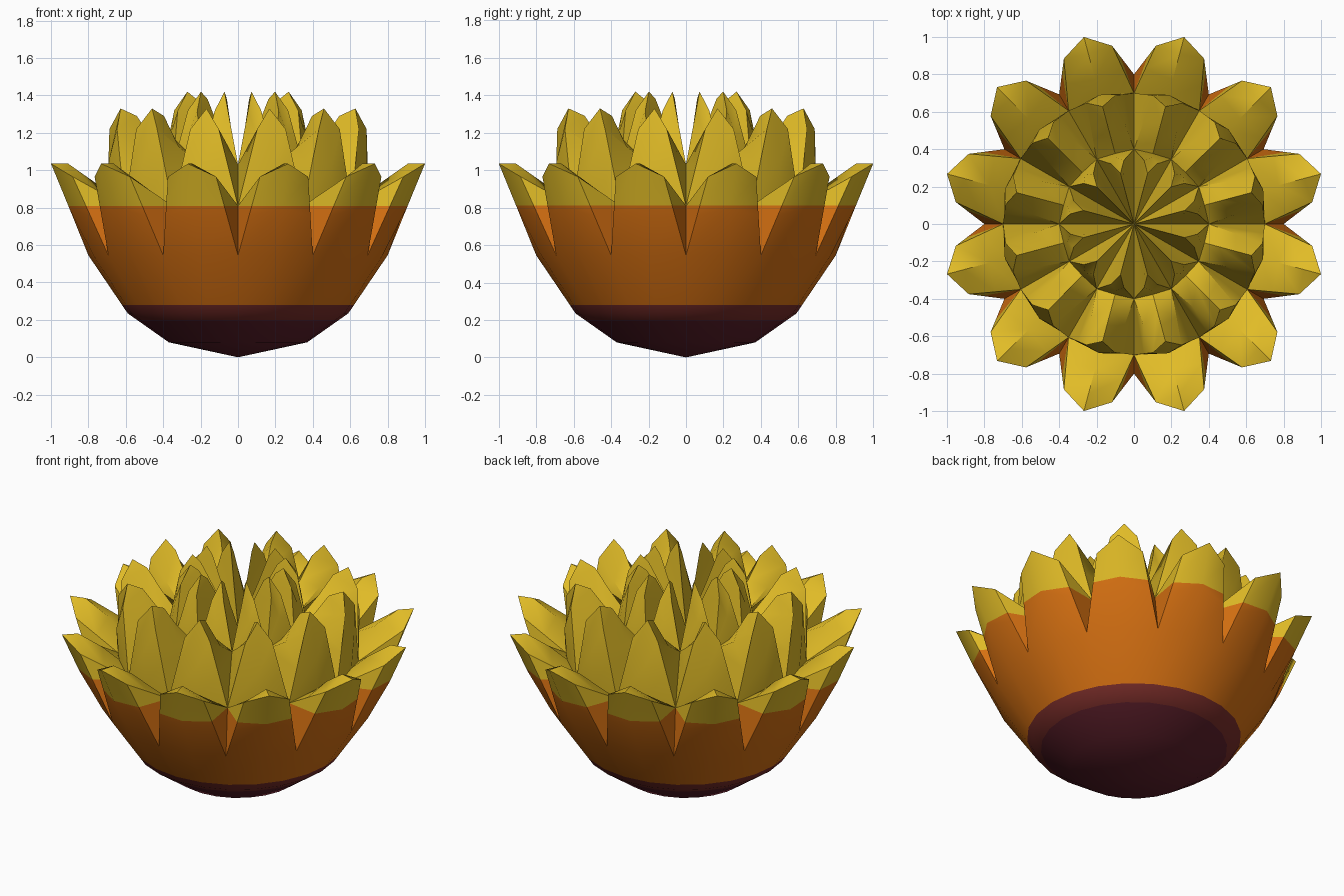
import bpy, bmesh, math
from mathutils import Vector

if "Cube" in bpy.data.objects:
    bpy.data.objects.remove(bpy.data.objects["Cube"])

N = 12                      # petals per ring
STEP = 360 / N


def material(name, rgb):
    m = bpy.data.materials.new(name)
    m.diffuse_color = (*rgb, 1)
    m.use_nodes = True
    m.node_tree.nodes["Principled BSDF"].inputs["Base Color"].default_value = m.diffuse_color
    return m


MATS = [material("dark maroon", (0.11, 0.014, 0.024)),
        material("red brown", (0.19, 0.026, 0.022)),
        material("orange", (0.68, 0.165, 0.006)),
        material("yellow", (0.75, 0.50, 0.02))]
BANDS = [0.20, 0.28, 0.81]  # heights where the colour changes


def polar(rz, deg):
    a = math.radians(deg)
    return Vector((rz[0] * math.cos(a), rz[0] * math.sin(a), rz[1]))


class Builder:
    """Collects faces, sharing vertices that coincide."""
    def __init__(self):
        self.bm = bmesh.new()
        self.verts = {}

    def face(self, *pts):
        vs = []
        for p in pts:
            key = tuple(round(c, 4) + 0.0 for c in p)
            if key not in self.verts:
                self.verts[key] = self.bm.verts.new(p)
            if self.verts[key] not in vs:
                vs.append(self.verts[key])
        if len(vs) > 2 and not self.bm.faces.get(vs):
            self.bm.faces.new(vs)

    def strip(self, rows):
        for low, high in zip(rows, rows[1:]):
            for i in range(len(low) - 1):
                self.face(low[i], low[i + 1], high[i + 1], high[i])

    def finish(self, name):
        bm = self.bm
        # cut at the colour heights, then colour faces by height
        for z in BANDS:
            bmesh.ops.bisect_plane(bm, geom=bm.verts[:] + bm.edges[:] + bm.faces[:], dist=1e-5,
                                   plane_co=(0, 0, z), plane_no=(0, 0, 1))
        for f in bm.faces:
            z = f.calc_center_median().z
            f.material_index = sum(z > b for b in BANDS)
        me = bpy.data.meshes.new(name)
        bm.to_mesh(me)
        bm.free()
        for m in MATS:
            me.materials.append(m)
        ob = bpy.data.objects.new(name, me)
        bpy.context.collection.objects.link(ob)
        bpy.ops.object.select_all(action='DESELECT')
        ob.select_set(True)
        bpy.context.view_layer.objects.active = ob
        bpy.ops.object.shade_smooth_by_angle(angle=math.radians(42))


def petal_ring(b, valley, base, belly, shoulder, spread, tip, ridge, inner, next_valley, next_base):
    """Thick petals with a V groove between them; every point is (radius, height)."""
    for k in range(N):
        a0, a1 = k * STEP, (k + 1) * STEP
        mid = (a0 + a1) / 2
        VL, VR = polar(valley, a0), polar(valley, a1)
        SL, SR = polar(shoulder, mid - spread), polar(shoulder, mid + spread)
        WL, WR = polar(next_valley, a0), polar(next_valley, a1)
        ML, MR = VL.lerp(SL, 0.5), VR.lerp(SR, 0.5)
        JL, JR = SL.lerp(WL, 0.5), SR.lerp(WR, 0.5)
        b.strip([[VL, polar(base, mid), VR],
                 [ML, polar(belly, mid), MR],
                 [SL, polar(tip, mid), SR],
                 [SL, polar(ridge, mid), SR],
                 [JL, polar(inner, mid), JR],
                 [WL, polar(next_base, mid), WR]])
        # groove walls on both sides of the petal
        b.face(VL, ML, SL, JL, WL)
        b.face(VR, WR, JR, SR, MR)


# cup with the outer ring of petals
b = Builder()
cup = [(0, 0), (0.37, 0.08), (0.59, 0.235), (0.80, 0.545)]
b.strip([[polar(p, i * STEP / 2) for i in range(2 * N + 1)] for p in cup])
petal_ring(b, (0.80, 0.545), (0.80, 0.545), (0.935, 0.80), (0.96, 0.965), 8, (1.035, 1.035),
           (0.94, 1.035), (0.80, 0.94), (0.70, 0.81), (0.70, 0.85))
b.finish("cup_and_outer_petals")

# middle ring
b = Builder()
petal_ring(b, (0.70, 0.81), (0.70, 0.85), (0.715, 1.05), (0.695, 1.22), 6.5, (0.65, 1.33),
           (0.56, 1.29), (0.47, 1.16), (0.40, 1.03), (0.39, 1.06))
b.finish("middle_petals")

# inner ring, running down into the centre
b = Builder()
petal_ring(b, (0.40, 1.03), (0.39, 1.06), (0.37, 1.20), (0.345, 1.32), 6, (0.28, 1.42),
           (0.23, 1.38), (0.13, 1.20), (0, 1.0), (0, 1.0))
b.finish("inner_petals")
